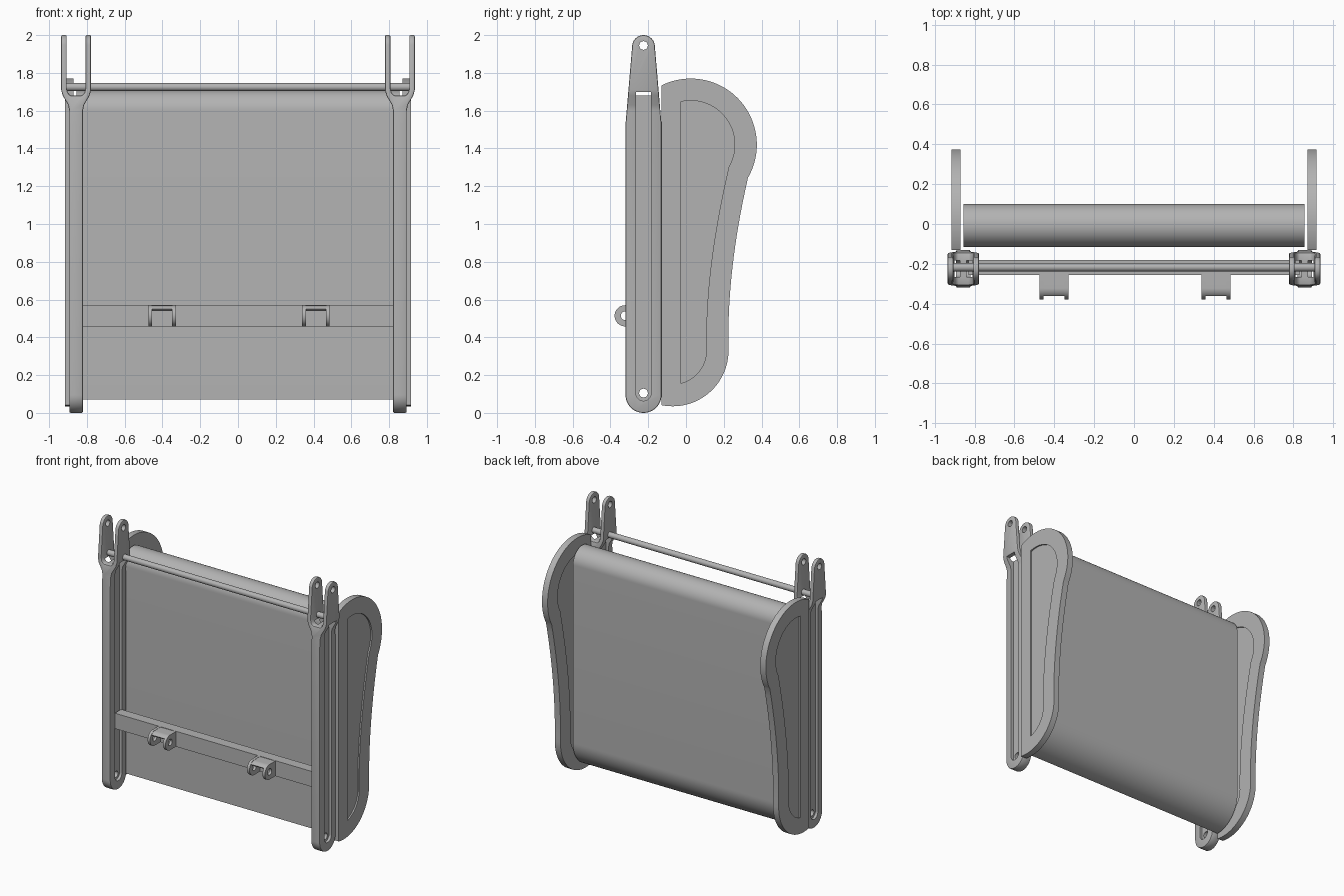
import bpy, bmesh
from math import cos, sin, radians

cube = bpy.data.objects.get("Cube")
if cube:
    bpy.data.objects.remove(cube, do_unlink=True)

grey = bpy.data.materials.new("plain grey")
grey.use_nodes = True
grey.diffuse_color = (0.45, 0.45, 0.45, 1)
grey.node_tree.nodes["Principled BSDF"].inputs["Base Color"].default_value = (0.45, 0.45, 0.45, 1)


def arc(cy, cz, r, a0, a1, n=24):
    """Points on an arc, angles in degrees."""
    angles = [radians(a0 + (a1 - a0) * i / n) for i in range(n + 1)]
    return [(cy + r * cos(a), cz + r * sin(a)) for a in angles]


def bezier(p, q, r, n=16):
    """Points strictly inside a quadratic curve."""
    out = []
    for i in range(1, n):
        t = i / n
        out.append(tuple((1 - t) ** 2 * a + 2 * t * (1 - t) * b + t * t * c
                         for a, b, c in zip(p, q, r)))
    return out


def prism(name, profile, lo, hi, axis="x"):
    """Extrude a closed profile: (y, z) along x, or (x, z) along y."""
    def place(p, d):
        return (d, p[0], p[1]) if axis == "x" else (p[0], d, p[1])
    bm = bmesh.new()
    a = [bm.verts.new(place(p, lo)) for p in profile]
    b = [bm.verts.new(place(p, hi)) for p in profile]
    bm.faces.new(a)
    bm.faces.new(b)
    for i in range(len(a)):
        j = (i + 1) % len(a)
        bm.faces.new((a[i], a[j], b[j], b[i]))
    bmesh.ops.recalc_face_normals(bm, faces=bm.faces)
    mesh = bpy.data.meshes.new(name)
    bm.to_mesh(mesh)
    bm.free()
    ob = bpy.data.objects.new(name, mesh)
    bpy.context.collection.objects.link(ob)
    return ob


def bake(ob):
    dg = bpy.context.evaluated_depsgraph_get()
    mesh = bpy.data.meshes.new_from_object(ob.evaluated_get(dg))
    ob.modifiers.clear()
    ob.data = mesh


def combine(ob, cutter, operation="DIFFERENCE"):
    mod = ob.modifiers.new("cut", "BOOLEAN")
    mod.operation = operation
    mod.solver = "EXACT"
    mod.object = cutter
    bake(ob)
    bpy.data.objects.remove(cutter, do_unlink=True)


def bevel(ob, width):
    mod = ob.modifiers.new("edges", "BEVEL")
    mod.width = width
    mod.segments = 2
    mod.limit_method = "ANGLE"
    mod.angle_limit = radians(35)
    bake(ob)


def finish(ob):
    ob.data.materials.clear()
    ob.data.materials.append(grey)
    ob.data.shade_smooth()
    ob.data.set_sharp_from_angle(angle=radians(30))


def hole(y, z, r, x0, x1):
    return prism("hole_cutter", arc(y, z, r, 0, 345, 23), x0, x1)


POST_X, POST_Y = 0.857, -0.225


def make_post(name, cx):
    # Side silhouette crossed with a forked front silhouette
    side = arc(POST_Y, 0.095, 0.095, 180, 360) + [(-0.13, 1.53)]
    side += arc(POST_Y, 1.94, 0.06, 8, 172, 16) + [(-0.32, 1.53)]
    half = [(0.036, -0.05), (0.036, 1.6), (0.042, 1.63), (0.071, 1.68), (0.079, 1.71),
            (0.079, 2.05), (0.05, 2.05), (0.05, 1.72), (0.044, 1.695), (0.03, 1.68)]
    fork = [(cx + x, z) for x, z in half] + [(cx - x, z) for x, z in reversed(half)]
    post = prism(name, side, cx - 0.12, cx + 0.12)
    combine(post, prism("fork_cutter", fork, -0.5, 0.1, "y"), "INTERSECT")
    bevel(post, 0.007)
    # Long grooves on both sides, and pin holes
    groove = arc(POST_Y, 0.105, 0.041, 180, 360) + [(-0.184, 1.70), (-0.266, 1.70)]
    for a, b in ((-0.12, -0.016), (0.016, 0.12)):
        combine(post, prism("groove_cutter", groove, cx + a, cx + b))
    for z in (0.105, 1.945):
        combine(post, hole(POST_Y, z, 0.023, cx - 0.15, cx + 0.15))
    finish(post)


def cheek_outline(inset, front):
    """Outline of an end cheek, offset inwards from its outer rim."""
    r_top, r_low = 0.35 - inset, 0.295 - inset
    low = [p for p in arc(-0.07, 0.33, r_low, -120, 0, 48) if p[0] > front]
    top = [p for p in arc(0.025, 1.42, r_top, -30, 150, 60) if p[0] > front]
    back = bezier(low[-1], (0.215 - inset, 0.75), top[0])
    z_low = 0.33 - (r_low ** 2 - (front + 0.07) ** 2) ** 0.5
    z_top = 1.42 + (r_top ** 2 - (front - 0.025) ** 2) ** 0.5
    return [(front, z_low)] + low + back + top + [(front, z_top)]


def make_cheek(name, cx):
    cheek = prism(name, cheek_outline(0, -0.131), cx - 0.023, cx + 0.023)
    recess = cheek_outline(0.117, -0.03)
    for a, b in ((-0.05, -0.012), (0.012, 0.05)):
        combine(cheek, prism("recess_cutter", recess, cx + a, cx + b))
    finish(cheek)


def make_bracket(name, cx):
    y, z = -0.322, 0.514
    ear = arc(y, z, 0.056, 90, 270) + [(-0.25, z - 0.056), (-0.25, z + 0.056)]
    for label, x in (("inner", cx - 0.063), ("outer", cx + 0.063)):
        plate = prism(f"{name}_{label}_ear", ear, x - 0.01, x + 0.01)
        combine(plate, hole(y, z, 0.023, x - 0.05, x + 0.05))
        finish(plate)
    web = [(-0.25, z + 0.054)] + arc(y, z, 0.054, 90, 137, 10)
    web += arc(y, z, 0.036, 137, 90, 10) + [(-0.25, z + 0.036)]
    finish(prism(f"{name}_web", web, cx - 0.06, cx + 0.06))


# Matching parts on each side
for label, s in (("left", 1), ("right", -1)):
    make_post(f"{label}_post", s * POST_X)
    make_cheek(f"{label}_cheek", s * 0.893)
make_bracket("left_bracket", 0.412)
make_bracket("right_bracket", -0.402)

# Main slab with a round top and a swept lower back edge
slab = [(-0.115, 0.07)] + arc(-0.115, 0.285, 0.215, -85, 0, 20)
slab += arc(-0.0075, 1.6, 0.1075, 0, 180, 32)
finish(prism("main_slab", slab, -0.855, 0.855))

# Crossbar and upper rod join the posts
bar = [(-0.255, 0.457), (-0.18, 0.457), (-0.18, 0.571), (-0.255, 0.571)]
finish(prism("crossbar", bar, -0.83, 0.83))
finish(prism("upper_rod", arc(-0.217, 1.725, 0.021, 0, 345, 23), -0.915, 0.915))
